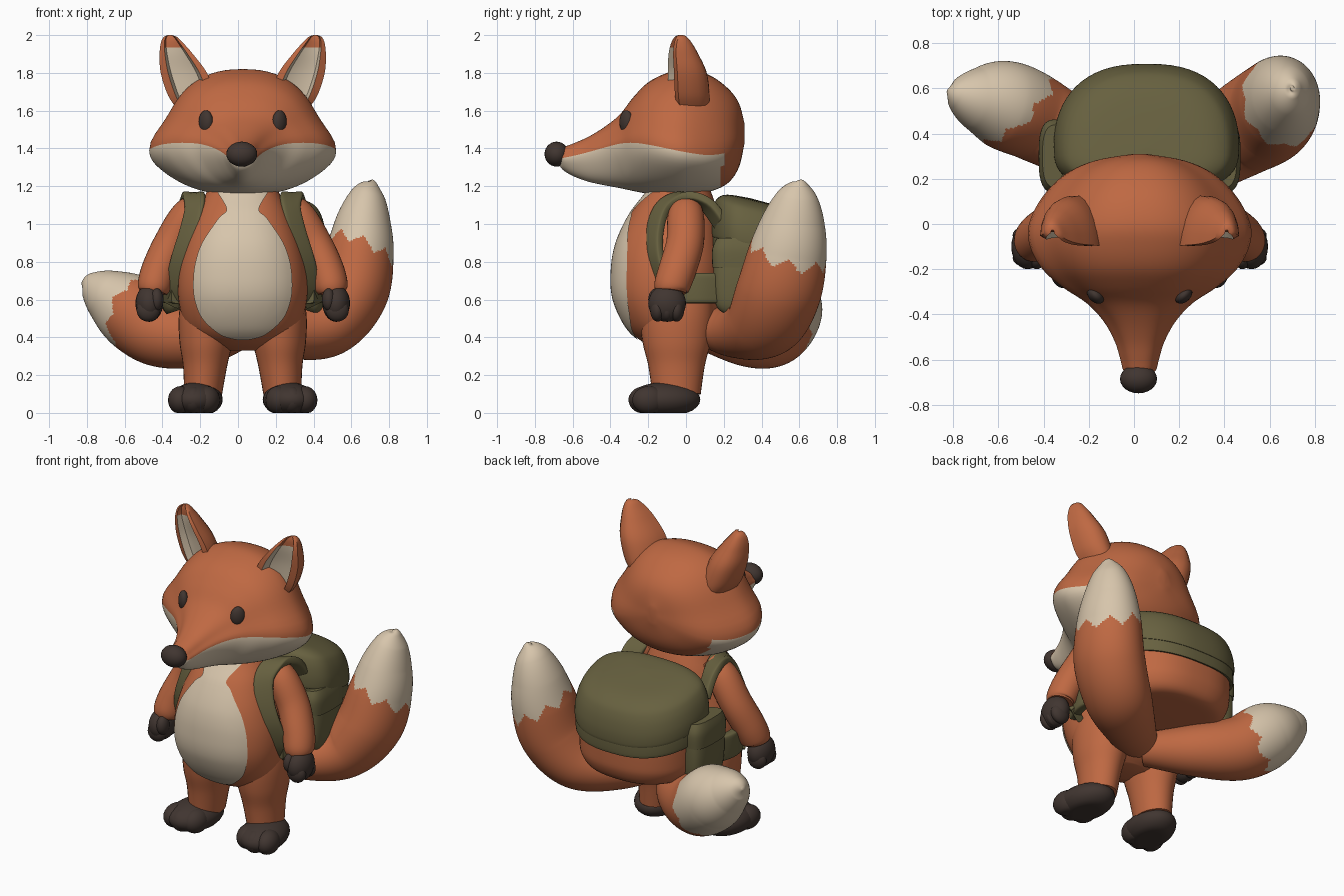
import bpy, bmesh, math
from mathutils import Vector, Matrix
from mathutils.bvhtree import BVHTree

if "Cube" in bpy.data.objects:
    bpy.data.objects.remove(bpy.data.objects["Cube"])

C = 0.025  # centre line of the figure (the tails are uneven)


def material(name, rgb):
    m = bpy.data.materials.new(name)
    m.diffuse_color = (*rgb, 1)
    m.use_nodes = True
    m.node_tree.nodes["Principled BSDF"].inputs["Base Color"].default_value = m.diffuse_color
    return m


ORANGE = material("fox orange", (0.52, 0.14, 0.055))
CREAM = material("cream", (0.68, 0.56, 0.41))
GREEN = material("olive green", (0.135, 0.118, 0.05))
DARK = material("dark brown", (0.052, 0.036, 0.03))


def finish(name, bm, mats):
    bmesh.ops.recalc_face_normals(bm, faces=bm.faces)
    me = bpy.data.meshes.new(name)
    bm.to_mesh(me)
    bm.free()
    for m in mats:
        me.materials.append(m)
    me.shade_smooth()
    me.set_sharp_from_angle(angle=math.radians(45))
    ob = bpy.data.objects.new(name, me)
    bpy.context.collection.objects.link(ob)
    return ob


def skin(name, rings, mats, rule=None, closed=True):
    """Join rings of points into one surface; rule(centre, k) picks the colour."""
    bm = bmesh.new()
    vs = [[bm.verts.new(p) for p in r] for r in rings]
    n = len(vs[0])
    for a, b in zip(vs, vs[1:]):
        for k in range(n if closed else n - 1):
            j = (k + 1) % n
            f = bm.faces.new((a[k], a[j], b[j], b[k]))
            if rule:
                f.material_index = int(rule(f.calc_center_median(), k))
    if closed:
        for r in (vs[0], vs[-1]):
            f = bm.faces.new(r)
            if rule:
                f.material_index = int(rule(f.calc_center_median(), 0))
    return finish(name, bm, mats)


def spline(rows, n=6):
    """Smooth in-between rows through the given rows."""
    rows = [Vector(r) for r in rows]
    out = []
    for i in range(len(rows) - 1):
        p0, p1 = rows[max(i - 1, 0)], rows[i]
        p2, p3 = rows[i + 1], rows[min(i + 2, len(rows) - 1)]
        for s in range(n):
            t = s / n
            out.append(0.5 * (2 * p1 + (p2 - p0) * t + (2 * p0 - 5 * p1 + 4 * p2 - p3) * t * t
                              + (3 * p1 - p0 - 3 * p2 + p3) * t ** 3))
    return out + [rows[-1]]


def power(v, e):
    return math.copysign(abs(v) ** e, v)


def angles(n):
    return [2 * math.pi * k / n for k in range(n)]


def tube(name, pts, ref, mats, sa=1, sb=1, e=2, n=32, steps=6, rule=None):
    """Sweep an oval or boxy section along x, y, z, radius points."""
    rows = spline(pts, steps)
    rings = []
    for i, r in enumerate(rows):
        t = (rows[min(i + 1, len(rows) - 1)].xyz - rows[max(i - 1, 0)].xyz).normalized()
        a = Vector(ref)
        a = (a - t * a.dot(t)).normalized()
        b = t.cross(a)
        rings.append([r.xyz + r[3] * (a * sa * power(math.cos(w), 2 / e) + b * sb * power(math.sin(w), 2 / e))
                      for w in angles(n)])
    return skin(name, rings, mats, rule)


def blob(name, loc, radii, mat, rot=Matrix(), floor=False):
    bm = bmesh.new()
    bmesh.ops.create_uvsphere(bm, u_segments=24, v_segments=14, radius=1)
    bm.transform(Matrix.Translation(loc) @ rot @ Matrix.Diagonal((*radii, 1)))
    if floor:
        for v in bm.verts:
            v.co.z = max(v.co.z, 0)
    return finish(name, bm, [mat])


def tree(ob):
    return BVHTree.FromPolygons([v.co for v in ob.data.vertices], [p.vertices for p in ob.data.polygons])


# Head: sections along y as (y, half width, top, cheek line, bottom)
head_rows = [(.31, .03, 1.53, 1.47, 1.43), (.28, .2, 1.64, 1.42, 1.3), (.22, .33, 1.72, 1.38, 1.215),
             (.12, .43, 1.79, 1.365, 1.17), (0, .49, 1.82, 1.38, 1.15), (-.1, .485, 1.8, 1.4, 1.15),
             (-.2, .43, 1.75, 1.42, 1.16), (-.28, .34, 1.67, 1.43, 1.175), (-.35, .235, 1.58, 1.425, 1.19),
             (-.43, .16, 1.515, 1.405, 1.205), (-.52, .11, 1.46, 1.38, 1.225), (-.6, .085, 1.425, 1.36, 1.255),
             (-.65, .07, 1.405, 1.35, 1.285), (-.67, .03, 1.38, 1.345, 1.31)]
rings = []
for y, w, top, mid, bot in spline(head_rows, 5):
    ring = []
    for a in angles(72):
        c, s = math.cos(a), math.sin(a)
        h, x = (top - mid, .85 * power(c, .85) + .15 * power(c, 25)) if s > 0 else (mid - bot, .9 * c + .1 * power(c, 11))
        ring.append((C + w * x, y, mid + h * power(s, .92)))
    rings.append(ring)
head = skin("head", rings, [ORANGE, CREAM], lambda c, k: k >= 36 and c.y < .2 - .15 * (1.35 - c.z))
head_tree = tree(head)
blob("nose", (C - .005, -.685, 1.37), (.082, .064, .066), DARK)

# Body: sections along z as (z, half width, front, back)
body_rows = [(.33, .1, -.12, .06), (.37, .22, -.22, .12), (.45, .3, -.31, .16), (.6, .34, -.38, .19),
             (.75, .34, -.39, .2), (.9, .305, -.365, .19), (1.05, .25, -.295, .17),
             (1.15, .2, -.22, .14), (1.25, .15, -.15, .1)]
rings = []
for z, w, f, b in spline(body_rows):
    rings.append([(C + w * power(math.cos(a), .88), (f + b) / 2 + (b - f) / 2 * power(math.sin(a), .88), z)
                  for a in angles(64)])
body = skin("body", rings, [ORANGE])
body_tree = tree(body)

# Cream belly laid over the body front, as (height, half width)
belly = [(.385, .02), (.395, .07), (.42, .13), (.5, .215), (.6, .255), (.7, .262), (.8, .25), (.9, .215),
         (1.0, .15), (1.04, .12), (1.08, .085), (1.17, .135)]
rings = []
for z, w in spline(belly, 5):
    row = []
    for k in range(25):
        x = C + w * (k / 12 - 1)
        hit = body_tree.ray_cast(Vector((x, -2, z)), Vector((0, 1, 0)))[0]
        row.append((x, (hit.y if hit else -.1) - .009, z))
    rings.append(row)
skin("belly", rings, [CREAM], closed=False)

# Ears: (height, centre x, half width, front y, depth)
ear_rows = [(1.6, .24, .1, -.05, .17), (1.68, .27, .125, -.065, .19), (1.8, .312, .122, -.07, .18),
            (1.9, .352, .088, -.07, .135), (1.96, .375, .058, -.06, .09), (1.99, .383, .035, -.045, .05),
            (2.0, .385, .01, -.03, .015)]

for s, side in ((-1, "left"), (1, "right")):
    def P(x, y, z, *r):
        return (C + s * x, y, z, *r)

    rings = []
    for z, xc, w, yf, d in spline(ear_rows):
        sec = [(w * math.cos(math.pi * k / 10), d * math.sin(math.pi * k / 10)) for k in range(11)]
        sec += [(-.68 * w, -.01), (-.55 * w, .2 * d), (0, .28 * d), (.55 * w, .2 * d), (.68 * w, -.01)]
        rings.append([P(xc + x, yf + y + .2 * x, z) for x, y in sec])
    skin(side + " ear", rings, [ORANGE, CREAM], lambda c, k: 11 <= k <= 14 and c.z < 1.93)

    # Eye set into the face surface
    hit = head_tree.ray_cast(Vector((C + s * .195, -2, 1.54)), Vector((0, 1, 0)))[0]
    blob(side + " eye", hit + Vector((0, .008, 0)), (.044, .03, .062), DARK, Matrix.Rotation(s * .75, 4, 'Z'))

    # Arm and hand
    tube(side + " arm", [P(.2, .01, 1.13, .05), P(.285, 0, 1.05, .09), P(.375, -.005, .9, .095),
                         P(.44, -.045, .76, .095), P(.468, -.075, .67, .09), P(.475, -.08, .64, .075)],
         (0, 1, 0), [ORANGE], sa=1.05)
    blob(side + " hand", P(.495, -.1, .58), (.073, .1, .098), DARK)
    blob(side + " thumb", P(.455, -.155, .6), (.035, .045, .06), DARK)
    for i in range(3):
        blob(side + " finger", P(.5, -.15 + .05 * i, .545), (.062, .04, .062), DARK)

    # Leg and foot
    tube(side + " leg", [P(.17, -.05, .62, .15), P(.187, -.05, .5, .152), P(.195, -.05, .37, .14),
                         P(.2, -.05, .25, .117), P(.21, -.05, .1, .1)], (0, 1, 0), [ORANGE], sa=1.28)
    turn = Matrix.Rotation(s * .15, 4, 'Z')
    blob(side + " foot", P(.245, -.115, .07), (.138, .193, .092), DARK, turn, True)
    for i in (-1, 0, 1):
        blob(side + " toe", P(.258 + .07 * i, -.215 + .02 * abs(i), .068), (.067, .09, .074), DARK, turn, True)

    # Shoulder strap and lower strap
    tube(side + " shoulder strap", [P(.29, .2, .98, .058), P(.28, .11, 1.1, .058), P(.26, -.01, 1.145, .058),
                                    P(.25, -.12, 1.09, .058), P(.28, -.165, .96, .058), P(.325, -.16, .82, .055),
                                    P(.355, -.11, .68, .055), P(.375, -.04, .58, .05)],
         (s, .7, 0), [GREEN], sb=.42, e=5, n=24)
    tube(side + " lower strap", [P(.35, -.1, .66, .08), P(.39, 0, .66, .08), P(.395, .09, .66, .08),
                                 P(.36, .2, .66, .08)], (0, 0, 1), [GREEN], sb=.38, e=6, n=24)

    # Backpack side pocket with its flap
    tube(side + " pocket", [P(.35, .3, .54, .11), P(.36, .3, .58, .145), P(.365, .3, .7, .155),
                            P(.36, .3, .84, .15), P(.355, .3, .9, .13)], (0, 1, 0), [GREEN], sb=.48, e=3)
    tube(side + " pocket flap", [P(.365, .3, .77, .16), P(.365, .3, .86, .162), P(.36, .3, .92, .14)],
         (0, 1, 0), [GREEN], sb=.5, e=3)


def pack(name, rows, mat, tilt):
    """Rounded layers of (height, scale), round at the back and sloping down."""
    rings = []
    for z, k in spline(rows, 5):
        ring = []
        for a in angles(64):
            c, s = math.cos(a), math.sin(a)
            x = .395 * k * power(c, .8)
            y = .34 + (.355 * k * power(s, .9) if s > 0 else .2 * k * power(s, .7))
            ring.append((C + .03 + x, y, z - tilt * (y - .2)))
        rings.append(ring)
    skin(name, rings, [mat])


# Backpack
pack("backpack body", [(.52, .5), (.53, .8), (.6, .94), (.7, .97), (.92, .97)], ORANGE, 0)
pack("backpack band", [(.83, .98), (.835, 1.02), (.92, 1.02), (.925, .98)], GREEN, .2)
pack("backpack lid", [(.92, 1.0), (.925, 1.035), (1.0, 1.03), (1.08, .97), (1.13, .86), (1.16, .6), (1.17, .03)],
     GREEN, .24)


# Two tails with cream tips and ragged colour edges
def ragged(k):
    return .012 * abs(k % 12 - 6)


tube("right tail", [(.05, .1, .46, .1), (.27, .27, .43, .14), (.47, .41, .475, .18), (.6, .49, .64, .195),
                    (.645, .54, .85, .18), (.665, .57, 1.02, .145), (.685, .59, 1.15, .095),
                    (.7, .6, 1.215, .04), (.7, .6, 1.23, .008)], (0, 1, 0), [ORANGE, CREAM],
     sa=1.15, n=96, steps=20,
     rule=lambda c, k: c.z + .45 * (c.x - .5) + .3 * (c.y - .35) > .945 + ragged(k))
tube("left tail", [(0, .1, .43, .1), (-.2, .32, .4, .155), (-.42, .46, .435, .19), (-.58, .53, .55, .195),
                   (-.71, .56, .635, .135), (-.79, .58, .68, .07), (-.825, .59, .69, .01)],
     (0, 1, 0), [ORANGE, CREAM], n=96, steps=20,
     rule=lambda c, k: c.x < -.2 and c.x - 1.2 * c.y - .5 * c.z < -1.35 - ragged(k))
